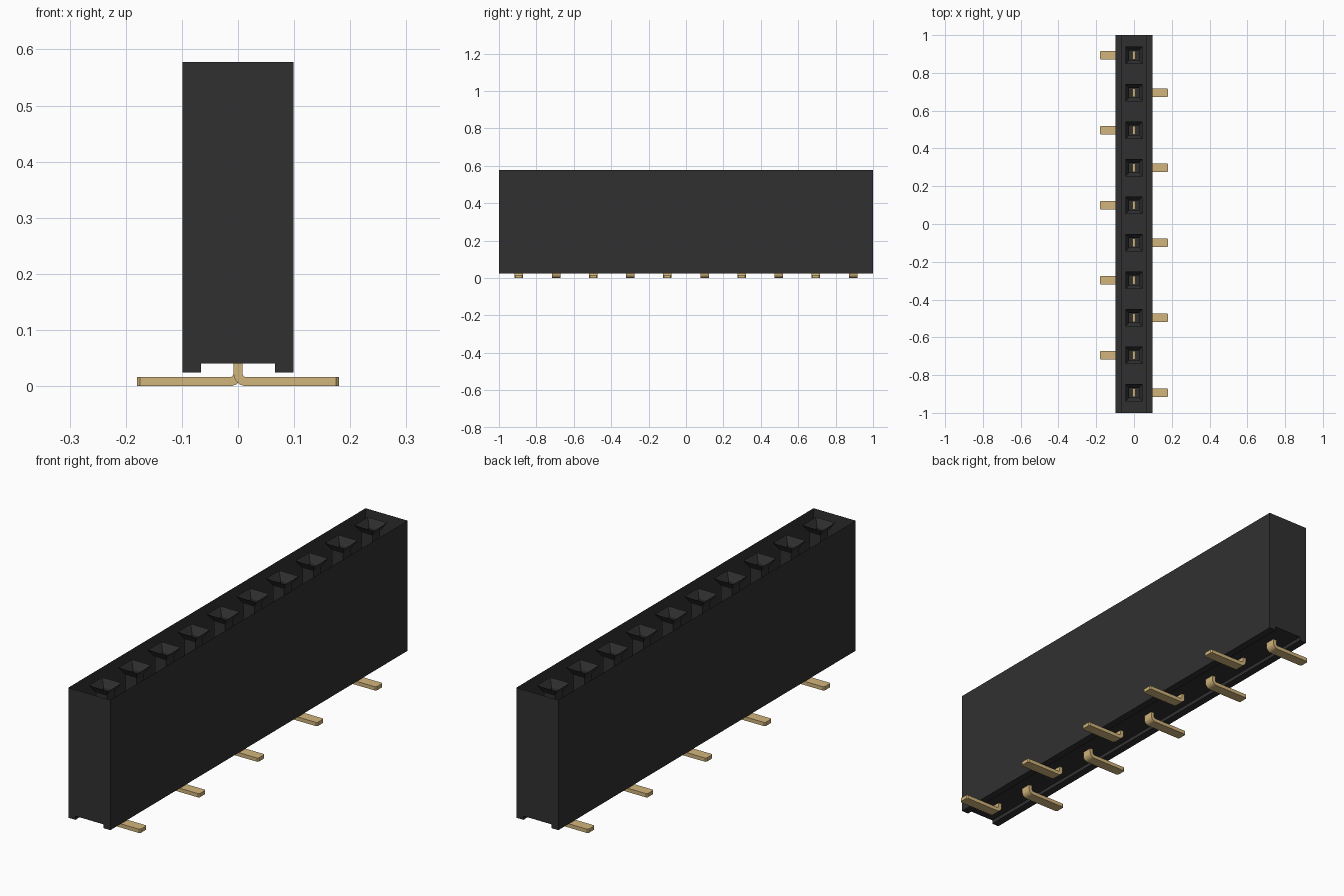
import bpy, bmesh, math
from mathutils import Vector

if "Cube" in bpy.data.objects:
    bpy.data.objects.remove(bpy.data.objects["Cube"], do_unlink=True)


def material(name, rgb):
    m = bpy.data.materials.new(name)
    m.use_nodes = True
    m.diffuse_color = (*rgb, 1)
    bsdf = m.node_tree.nodes["Principled BSDF"]
    bsdf.inputs["Base Color"].default_value = (*rgb, 1)
    bsdf.inputs["Roughness"].default_value = 0.6
    return m


BLACK = material("black plastic", (0.030, 0.030, 0.030))
GOLD = material("gold metal", (0.64, 0.46, 0.20))

COUNT, PITCH = 10, 0.1985
TOP, FLOOR, BOTTOM = 0.578, 0.04, 0.024
HALF_W, HALF_L, CHANNEL = 0.099, 1.0, 0.066


def finish(bm, name, mat):
    mesh = bpy.data.meshes.new(name)
    bm.to_mesh(mesh)
    bm.free()
    mesh.materials.append(mat)
    ob = bpy.data.objects.new(name, mesh)
    bpy.context.collection.objects.link(ob)
    return ob


# Housing: channelled cross-section swept along y, open at the top
def housing():
    half = [(CHANNEL, FLOOR), (CHANNEL, BOTTOM), (HALF_W, BOTTOM), (HALF_W, TOP)]
    profile = [(-x, z) for x, z in reversed(half)] + half
    bm = bmesh.new()
    front, back = ([bm.verts.new((x, y, z)) for x, z in profile]
                   for y in (-HALF_L, HALF_L))
    for i in range(len(profile) - 1):
        bm.faces.new((front[i], back[i], back[i + 1], front[i + 1]))
    bm.faces.new(front)
    bm.faces.new(back[::-1])
    return finish(bm, "housing", BLACK)


# Socket: tapered mouth leading into a square shaft
def socket(name, y):
    bm = bmesh.new()
    rings = []
    for r, z in ((0.046, TOP), (0.026, TOP - 0.032), (0.026, FLOOR)):
        rings.append([bm.verts.new((sx * r, y + sy * r, z))
                      for sx, sy in ((-1, -1), (1, -1), (1, 1), (-1, 1))])
    for a, b in zip(rings, rings[1:]):
        for i in range(4):
            j = (i + 1) % 4
            bm.faces.new((a[i], a[j], b[j], b[i]))
    return finish(bm, name, BLACK)


# Contact: flat strip with a rounded bend and a foot with clipped corners
def contact(name, y, side):
    t, w, clip, tip = 0.016, 0.0225, 0.005, 0.18
    r_in, r_out = 0.007, 0.023
    cx, cz = -t / 2 + r_out, r_out
    outer, inner = [(-t / 2, 0.46)], [(t / 2, 0.46)]
    for k in range(7):
        a = math.pi + k / 6 * math.pi / 2
        outer.append((cx + r_out * math.cos(a), cz + r_out * math.sin(a)))
        inner.append((cx + r_in * math.cos(a), cz + r_in * math.sin(a)))
    outer += [(tip - clip, 0), (tip, 0)]
    inner += [(tip - clip, t), (tip, t)]
    bm = bmesh.new()
    rings = []
    for i, (o, n) in enumerate(zip(outer, inner)):
        hw = w - clip if i == len(outer) - 1 else w
        rings.append([bm.verts.new((side * p[0], y + s * hw, p[1]))
                      for p, s in ((o, -1), (o, 1), (n, 1), (n, -1))])
    for a, b in zip(rings, rings[1:]):
        for i in range(4):
            j = (i + 1) % 4
            bm.faces.new((a[i], a[j], b[j], b[i]))
    bm.faces.new(rings[0])
    bm.faces.new(rings[-1])
    bmesh.ops.recalc_face_normals(bm, faces=bm.faces)
    ob = finish(bm, name, GOLD)
    bpy.ops.object.select_all(action="DESELECT")
    ob.select_set(True)
    bpy.context.view_layer.objects.active = ob
    bpy.ops.object.shade_smooth_by_angle(angle=math.radians(30))
    return ob


housing()
# Feet alternate sides along the row, starting to +x at the front
for n in range(COUNT):
    y = (n - (COUNT - 1) / 2) * PITCH
    socket(f"socket_{n + 1}", y)
    contact(f"contact_{n + 1}", y, 1 if n % 2 == 0 else -1)
